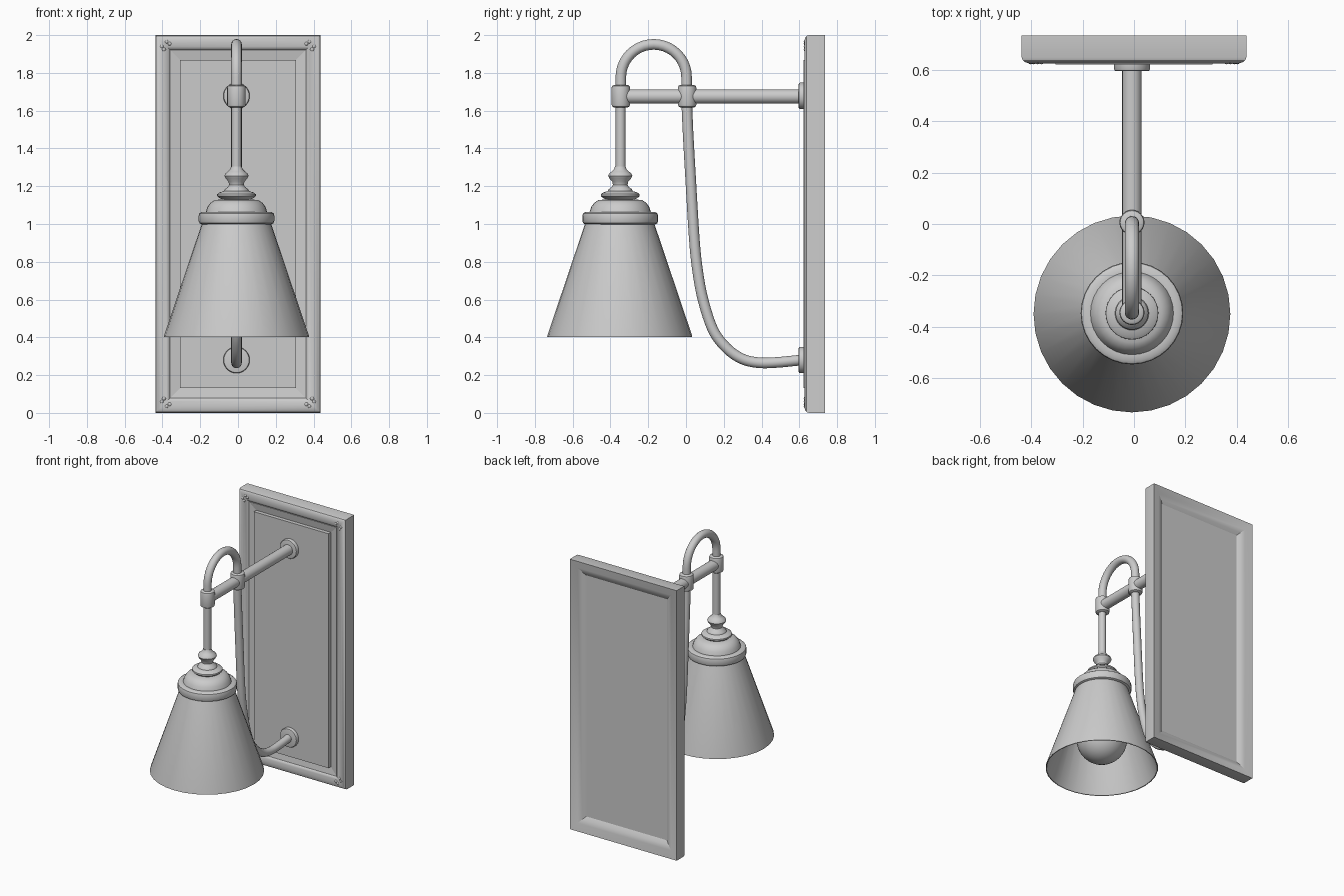
import bpy, bmesh, math
from mathutils import Matrix, Vector

if "Cube" in bpy.data.objects:
    bpy.data.objects.remove(bpy.data.objects["Cube"])

metal = bpy.data.materials.new("light_grey")
metal.diffuse_color = (0.6, 0.6, 0.6, 1)
metal.use_nodes = True
metal.node_tree.nodes["Principled BSDF"].inputs["Base Color"].default_value = metal.diffuse_color
CX, LAMP_Y, ARM_Z, LOW_Z = -0.008, -0.351, 1.675, 0.28
HALF_W = 0.438


def finish(bm, name, angle=40):
    bmesh.ops.recalc_face_normals(bm, faces=bm.faces)
    me = bpy.data.meshes.new(name)
    bm.to_mesh(me)
    bm.free()
    ob = bpy.data.objects.new(name, me)
    bpy.context.collection.objects.link(ob)
    me.materials.append(metal)
    bpy.ops.object.select_all(action='DESELECT')
    bpy.context.view_layer.objects.active = ob
    ob.select_set(True)
    bpy.ops.object.shade_smooth_by_angle(angle=math.radians(angle))
    return ob


def lathe(name, profile, loc, rot=None, n=32, closed=False):
    """Revolve (radius, height) points about the local z axis."""
    bm = bmesh.new()
    rings = []
    for r, z in profile:
        if r < 1e-5:
            rings.append([bm.verts.new((0, 0, z))] * n)
        else:
            rings.append([bm.verts.new((r * math.cos(2 * math.pi * i / n),
                                        r * math.sin(2 * math.pi * i / n), z)) for i in range(n)])
    pairs = list(zip(rings, rings[1:])) + ([(rings[-1], rings[0])] if closed else [])
    for a, b in pairs:
        for i in range(n):
            j = (i + 1) % n
            vs = list(dict.fromkeys((a[i], a[j], b[j], b[i])))
            if len(vs) > 2:
                bm.faces.new(vs)
    mat = Matrix.Translation(loc) @ (rot or Matrix.Identity(4))
    bmesh.ops.transform(bm, matrix=mat, verts=bm.verts)
    return finish(bm, name)


def mitred(name, profile, angle, cap=False):
    """Sweep (inset, y) points around the rectangle of the wall plate."""
    bm = bmesh.new()
    rings = []
    for d, y in profile:
        x = HALF_W - d
        rings.append([bm.verts.new(p) for p in
                      ((-x, y, d), (x, y, d), (x, y, 2 - d), (-x, y, 2 - d))])
    pairs = list(zip(rings, rings[1:])) + ([] if cap else [(rings[-1], rings[0])])
    for a, b in pairs:
        for i in range(4):
            j = (i + 1) % 4
            bm.faces.new((a[i], a[j], b[j], b[i]))
    if cap:
        bm.faces.new(rings[0])
        bm.faces.new(rings[-1])
    return finish(bm, name, angle)


def tube(name, path, r, n=16):
    """Sweep a circle along a path of (y, z) points."""
    bm = bmesh.new()
    pts = [Vector((CX, y, z)) for y, z in path]
    rings = []
    for k, p in enumerate(pts):
        t = (pts[min(k + 1, len(pts) - 1)] - pts[max(k - 1, 0)]).normalized()
        side, up = Vector((1, 0, 0)), t.cross(Vector((1, 0, 0)))
        rings.append([bm.verts.new(p + r * (math.cos(2 * math.pi * i / n) * side
                                            + math.sin(2 * math.pi * i / n) * up)) for i in range(n)])
    for a, b in zip(rings, rings[1:]):
        for i in range(n):
            j = (i + 1) % n
            bm.faces.new((a[i], a[j], b[j], b[i]))
    bm.faces.new(rings[0])
    bm.faces.new(rings[-1])
    return finish(bm, name)


def spline(pts, steps=6):
    """Catmull-Rom curve through the points."""
    p = [pts[0]] + pts + [pts[-1]]
    out = []
    for k in range(1, len(p) - 2):
        for s in range(steps):
            t = s / steps
            out.append(tuple(0.5 * (2 * b + (c - a) * t + (2 * a - 5 * b + 4 * c - d) * t * t
                                    + (3 * b - a - 3 * c + d) * t ** 3)
                             for a, b, c, d in zip(p[k - 1], p[k], p[k + 1], p[k + 2])))
    return out + [pts[-1]]


# wall frame with rounded front and recessed, sloping back
mitred("wall_frame", [(0, 0.735), (0, 0.65), (0.004, 0.639), (0.014, 0.631), (0.03, 0.627), (0.045, 0.628),
                      (0.06, 0.632), (0.072, 0.639), (0.079, 0.648), (0.082, 0.66), (0.107, 0.685),
                      (0.107, 0.694), (0.085, 0.708), (0.055, 0.721)], 28)
# panel with a shallow inward border and slightly raised field
mitred("wall_panel", [(0.105, 0.694), (0.105, 0.675), (0.078, 0.66), (0.078, 0.641), (0.132, 0.650),
                      (0.132, 0.622)], 5, cap=True)

# small studs beside the mitres in each corner
for sx in (-1, 1):
    for top in (0, 1):
        for i, (dx, dz) in enumerate(((0.035, 0.06), (0.06, 0.035), (0.045, 0.076), (0.076, 0.045))):
            bm = bmesh.new()
            z = 2 - dz if top else dz
            bmesh.ops.create_uvsphere(bm, u_segments=10, v_segments=6, radius=0.012, matrix=Matrix.Translation(
                (sx * (HALF_W - dx), 0.635, z)))
            finish(bm, f"corner_stud_{'right' if sx > 0 else 'left'}_{'top' if top else 'bottom'}_{i}", 60)

# round wall mounts
to_front = Matrix.Rotation(math.radians(90), 4, 'X')
for label, z in (("upper", ARM_Z + 0.003), ("lower", LOW_Z)):
    lathe(label + "_wall_mount", [(0, -0.005), (0.07, -0.005), (0.07, 0.018), (0.067, 0.024), (0.06, 0.026),
                                  (0, 0.026)], (CX, 0.622, z), to_front)

# horizontal arm
tube("horizontal_arm", [(LAMP_Y, ARM_Z), (0.61, ARM_Z)], 0.038, 24)

# clamps on the arm
for label, y in (("front", LAMP_Y + 0.006), ("middle", 0.006)):
    lathe(label + "_clamp", [(0, -0.06), (0.036, -0.06), (0.046, -0.054), (0.049, -0.044), (0.049, 0.044),
                             (0.046, 0.054), (0.036, 0.06), (0, 0.06)], (CX, y, ARM_Z + 0.002), n=24)

# stem with hooked top, and S-shaped support running down to the wall
arc_r = 0.174
arc = [(-0.171 - arc_r * math.cos(math.pi * i / 20), 1.777 + arc_r * math.sin(math.pi * i / 20))
       for i in range(21)]
tube("hook", [(-0.345, 1.64)] + arc + [(0.004, 1.6)], 0.028)
tube("stem", [(-0.346, 1.2), (-0.346, 1.66)], 0.026)
tube("curved_support", spline([(0.004, 1.66), (0.01, 1.5), (0.024, 1.25), (0.044, 0.92), (0.062, 0.75),
                               (0.09, 0.6), (0.143, 0.44), (0.213, 0.345), (0.293, 0.288), (0.38, 0.266),
                               (0.48, 0.267), (0.61, 0.28)]), 0.028)

# turned finial, cap dome and collar
lathe("lamp_cap", [(0.0, 1.305), (0.028, 1.305), (0.033, 1.29), (0.045, 1.278), (0.058, 1.268), (0.064, 1.255),
                   (0.058, 1.242), (0.042, 1.224), (0.039, 1.207), (0.046, 1.195), (0.062, 1.184), (0.066, 1.174),
                   (0.09, 1.167), (0.102, 1.158), (0.103, 1.148), (0.09, 1.137), (0.075, 1.13),
                   (0.115, 1.127), (0.138, 1.112), (0.154, 1.09), (0.162, 1.064), (0.185, 1.064),
                   (0.197, 1.056), (0.2, 1.045), (0.2, 1.015), (0.196, 1.004), (0.185, 0.998), (0, 0.998)],
      (CX, LAMP_Y + 0.003, 0))
# open conical shade
lathe("lamp_shade", [(0.184, 1.0), (0.383, 0.41), (0.384, 0.402), (0.378, 0.402), (0.374, 0.41), (0.175, 1.0)],
      (CX, LAMP_Y, 0), closed=True)
# bulb with neck
bulb = [(0.173 * math.sin(a), 0.625 - 0.173 * math.cos(a)) for a in (math.pi * 0.78 * i / 14 for i in range(15))]
lathe("bulb", bulb + [(0.085, 0.80), (0.075, 0.86), (0.075, 1.0)], (CX, LAMP_Y, 0))
